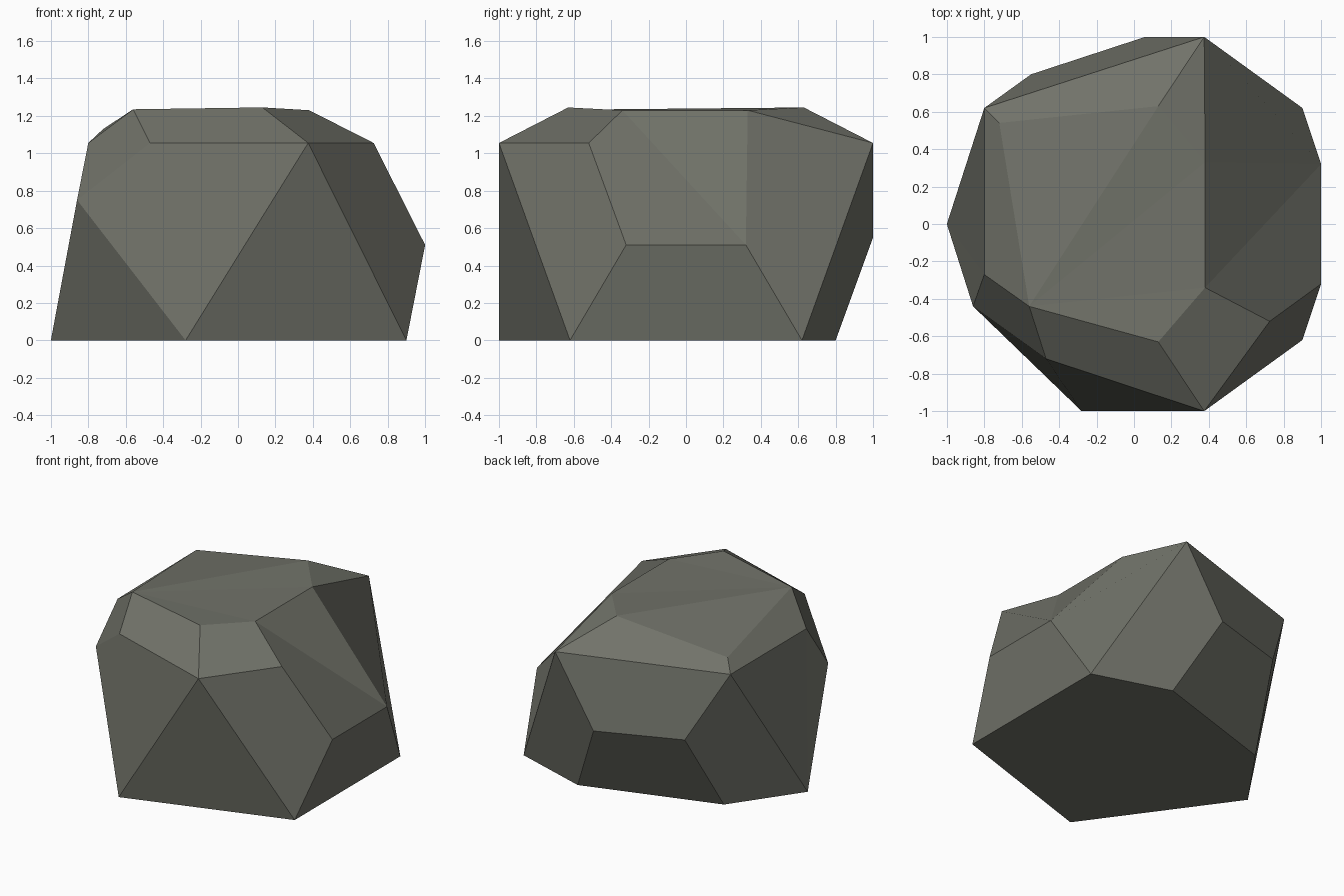
import bpy
from mathutils import Vector

if "Cube" in bpy.data.objects:
    bpy.data.objects.remove(bpy.data.objects["Cube"])

# Corner points of the boulder
P = {k: Vector(v) for k, v in {
    # ground outline
    "A": (-1, 0, 0), "B": (-.28, -1, 0), "C": (.9, -.62, 0),
    "D": (.9, .62, 0), "V": (.33, .8, 0), "W": (-.655, .49, 0),
    # middle band
    "F": (1, -.32, .51), "G": (1, .32, .51), "N": (-.86, -.44, .75),
    "R": (.06, 1, .55), "E": (-.55, .8, .57),
    # shoulder
    "H": (.725, -.52, 1.055), "I": (.375, -1, 1.055), "M": (-.47, -.72, 1.055),
    "O": (-.8, -.27, 1.055), "Q": (-.8, .62, 1.055), "S": (.375, 1, 1.055),
    # top
    "J": (.38, -.34, 1.23), "K": (.13, -.63, 1.245), "L": (-.56, -.44, 1.235),
    "X": (-.72, .54, 1.13), "T": (.13, .63, 1.245), "U": (.38, .33, 1.23),
}.items()}

# Facets, grouped by side
FACETS = (
    "ABCDVW "                            # underside
    "ABN BCI MNBI ICFH MIKL KIHJ "       # front
    "CDGF HFGJ JGU SDGU "                # right
    "SDVR RVWE EWAQ RSQE "               # back
    "ANO AOQ NOLM QOLX "                 # left
    "KJL JUL UTL TXL STU SQXT"           # top
).split()


def outward(facet):
    """Wind a facet outward and fold bent quads along their convex diagonal."""
    f = list(facet)
    a, b, c = (P[k] for k in f[:3])
    n = (b - a).cross(c - a)
    if n.dot((a + b + c) / 3 - Vector((0, 0, .6))) < 0:
        f.reverse()
    if len(f) == 4:
        a, b, c, d = (P[k] for k in f)
        if (d - a).dot((b - a).cross(c - a)) > 0:
            f = f[1:] + f[:1]
    return f


# Boulder
names = list(P)
mesh = bpy.data.meshes.new("boulder")
mesh.from_pydata([P[k] for k in names], [],
                 [[names.index(k) for k in outward(f)] for f in FACETS])
mesh.update()
stone = bpy.data.materials.new("grey_stone")
stone.diffuse_color = (.165, .17, .142, 1)
stone.use_nodes = True
stone.node_tree.nodes["Principled BSDF"].inputs["Base Color"].default_value = stone.diffuse_color
mesh.materials.append(stone)
bpy.context.collection.objects.link(bpy.data.objects.new("boulder", mesh))
